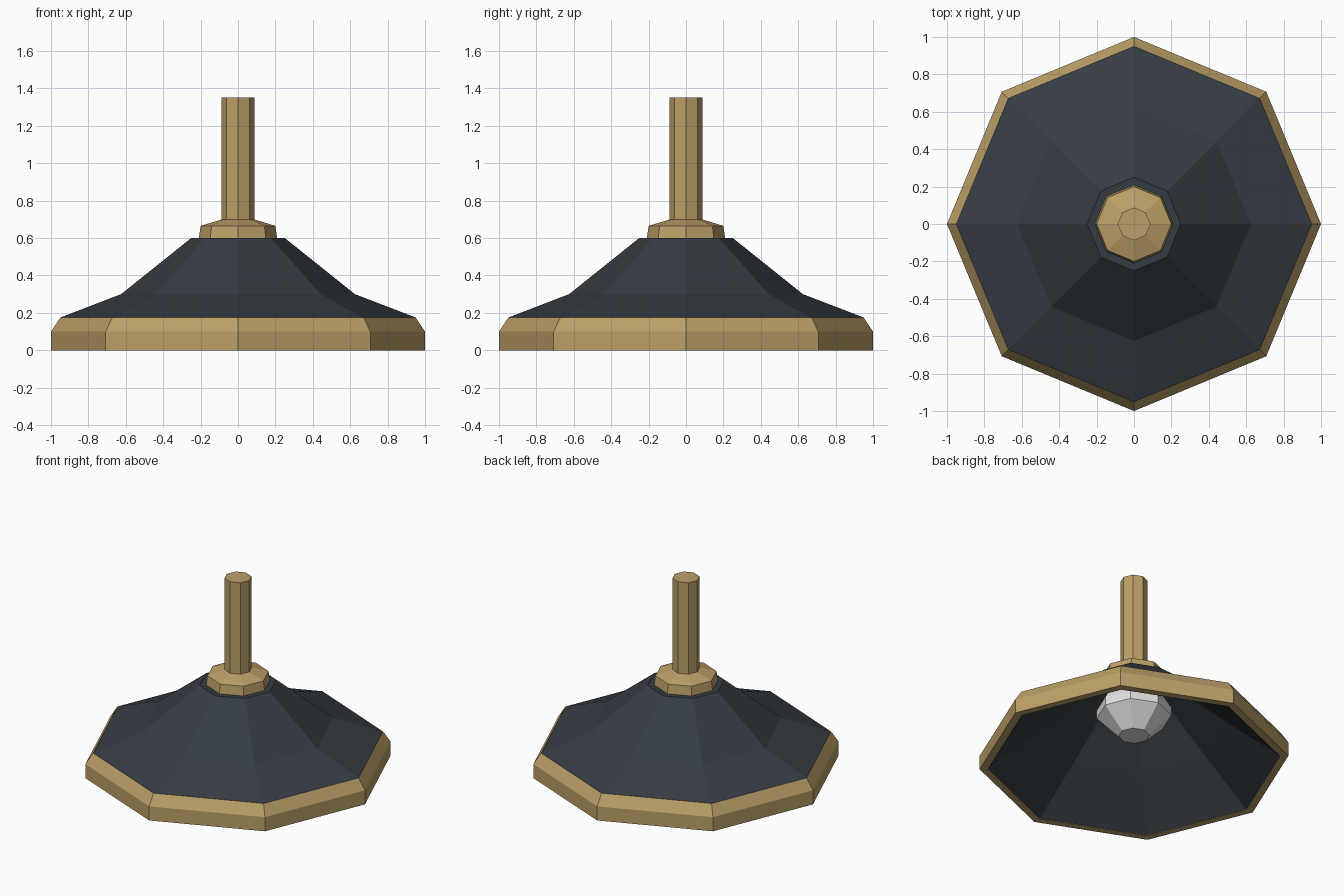
import bpy, bmesh, math

if "Cube" in bpy.data.objects:
    bpy.data.objects.remove(bpy.data.objects["Cube"])

def material(name, rgb):
    m = bpy.data.materials.new(name)
    m.diffuse_color = (*rgb, 1)
    m.use_nodes = True
    m.node_tree.nodes["Principled BSDF"].inputs["Base Color"].default_value = m.diffuse_color
    return m

BRASS = material("brass", (0.50, 0.35, 0.138))
SLATE = material("dark slate", (0.036, 0.046, 0.056))
WHITE = material("bulb white", (0.75, 0.75, 0.75))
SIDES = 8

def lathe(name, profile, mat, closed=False):
    """Spin an (r, z) profile in eight flat sides; cap the ends unless it is a closed loop."""
    bm = bmesh.new()
    rings = []
    for r, z in profile:
        rings.append([bm.verts.new((r * math.cos(i * math.tau / SIDES),
                                    r * math.sin(i * math.tau / SIDES), z))
                      for i in range(SIDES)])
    pairs = list(zip(rings, rings[1:]))
    if closed:
        pairs.append((rings[-1], rings[0]))
    else:
        bm.faces.new(rings[0])
        bm.faces.new(rings[-1])
    for a, b in pairs:
        for i in range(SIDES):
            j = (i + 1) % SIDES
            bm.faces.new((a[i], a[j], b[j], b[i]))
    bmesh.ops.recalc_face_normals(bm, faces=bm.faces)
    me = bpy.data.meshes.new(name)
    bm.to_mesh(me)
    bm.free()
    me.materials.append(mat)
    ob = bpy.data.objects.new(name, me)
    bpy.context.collection.objects.link(ob)
    return ob

# Bevelled rim around the bottom edge
lathe("rim", [(1.0, 0), (1.0, 0.1), (0.95, 0.175), (0.945, 0.16), (0.945, 0)], BRASS, True)

# Hollow shade: outside down to the rim, inside back up to a closed ceiling
lathe("shade", [(0.25, 0.6), (0.625, 0.3), (0.95, 0.175), (0.945, 0.002),
                (0.60, 0.27), (0.23, 0.57)], SLATE)

# Collar and hanging stem
lathe("collar", [(0.21, 0.595), (0.2, 0.665), (0.085, 0.7)], BRASS)
lathe("stem", [(0.088, 0.69), (0.088, 1.35)], BRASS)

# Faceted bulb under the ceiling
lathe("bulb", [(0.1, 0.2), (0.242, 0.34), (0.242, 0.4), (0.14, 0.57)], WHITE)
